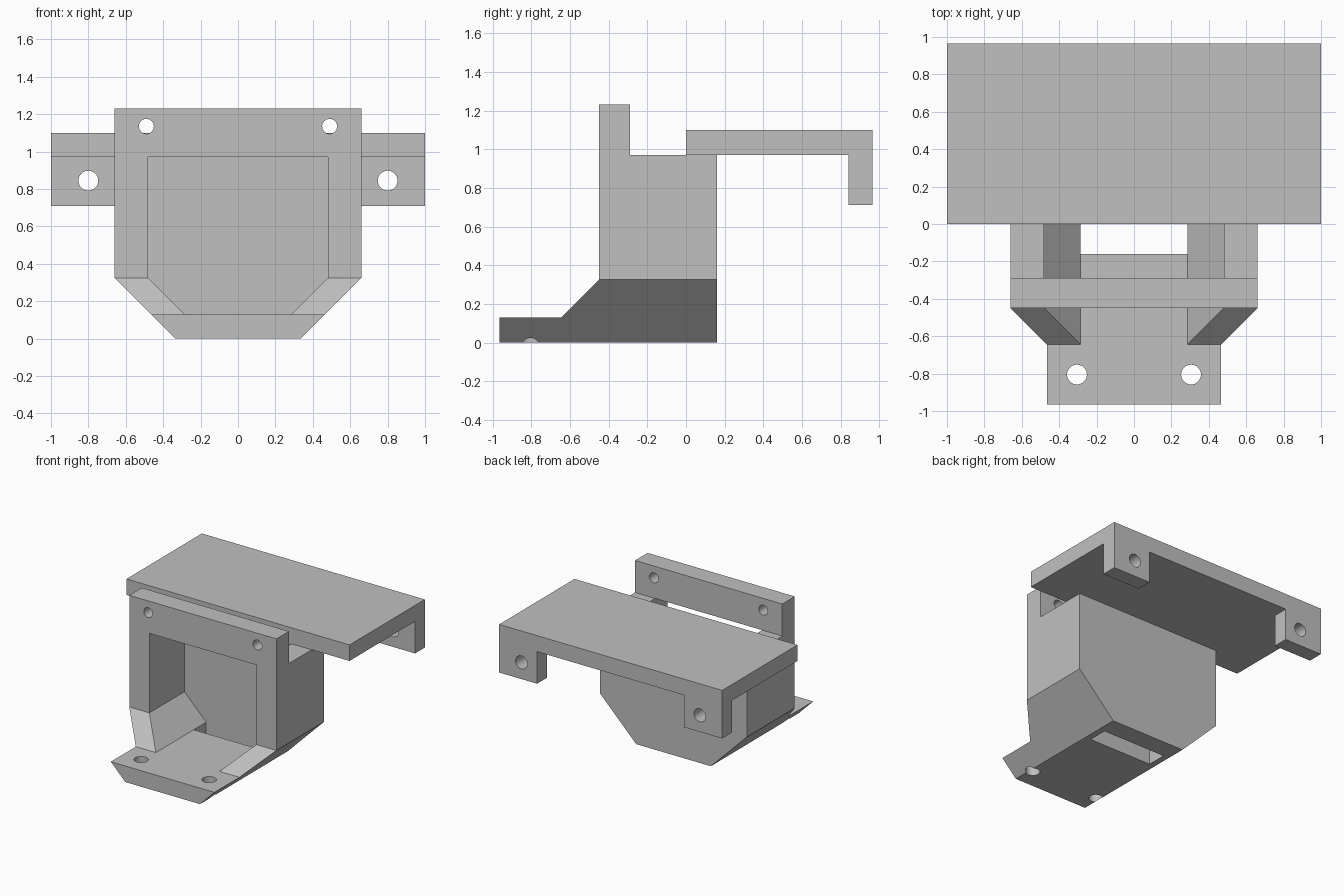
import bpy, bmesh
from math import radians
from mathutils import Vector, Matrix

old = bpy.data.objects.get("Cube")
if old:
    bpy.data.objects.remove(old, do_unlink=True)

grey = bpy.data.materials.new("plain grey")
grey.use_nodes = True
grey.diffuse_color = (0.53, 0.53, 0.53, 1)
grey.node_tree.nodes["Principled BSDF"].inputs["Base Color"].default_value = (0.53, 0.53, 0.53, 1)


def add_object(name, bm):
    bmesh.ops.recalc_face_normals(bm, faces=bm.faces)
    mesh = bpy.data.meshes.new(name)
    bm.to_mesh(mesh)
    bm.free()
    mesh.materials.append(grey)
    obj = bpy.data.objects.new(name, mesh)
    bpy.context.collection.objects.link(obj)
    return obj


def prism(name, profile, axis, start, end):
    """Extrude an outline: (x, z) pairs along y, or (y, z) pairs along x."""
    bm = bmesh.new()
    place = (lambda a, b: (a, start, b)) if axis == "y" else (lambda a, b: (start, a, b))
    face = bm.faces.new([bm.verts.new(place(a, b)) for a, b in profile])
    new = bmesh.ops.extrude_face_region(bm, geom=[face])["geom"]
    step = Vector((0, end - start, 0) if axis == "y" else (end - start, 0, 0))
    bmesh.ops.translate(bm, vec=step, verts=[v for v in new if isinstance(v, bmesh.types.BMVert)])
    return add_object(name, bm)


def box(name, x, y0, y1, z0, z1):
    return prism(name, [(-x, z0), (x, z0), (x, z1), (-x, z1)], "y", y0, y1)


def drill(name, centre, radius, axis):
    bm = bmesh.new()
    turn = Matrix.Rotation(radians(90), 4, "X") if axis == "y" else Matrix()
    bmesh.ops.create_cone(bm, cap_ends=True, segments=32, radius1=radius, radius2=radius,
                          depth=0.4, matrix=Matrix.Translation(centre) @ turn)
    return add_object(name, bm)


def combine(target, tool, operation="DIFFERENCE"):
    mod = target.modifiers.new("cut", "BOOLEAN")
    mod.operation = operation
    mod.solver = "EXACT"
    mod.object = tool
    bpy.context.view_layer.objects.active = target
    bpy.ops.object.modifier_apply(modifier=mod.name)
    bpy.data.objects.remove(tool, do_unlink=True)


def mirrored(points):
    return points + [(-a, b) for a, b in reversed(points)]


def smooth(obj):
    bpy.ops.object.select_all(action="DESELECT")
    obj.select_set(True)
    bpy.context.view_layer.objects.active = obj
    bpy.ops.object.shade_smooth_by_angle(angle=radians(30))


# Housing: the side outline trimmed by the chamfered front outline
side = [(-0.965, 0), (0.16, 0), (0.16, 0.97), (-0.29, 0.97), (-0.29, 1.23),
        (-0.45, 1.23), (-0.45, 0.325), (-0.645, 0.13), (-0.965, 0.13)]
housing = prism("housing", side, "x", -0.8, 0.8)
outline = mirrored([(0.335, -0.0), (0.66, 0.325), (0.66, 1.23)])
combine(housing, prism("outline", outline, "y", -1.2, 0.5), "INTERSECT")

# Cavity open to the front and top, with a slot through its floor
cavity = mirrored([(0.285, 0.13), (0.48, 0.325), (0.48, 0.97)])
combine(housing, prism("cavity", cavity, "y", -1.2, 0))
combine(housing, box("slot", 0.285, -0.16, 0, -0.1, 0.25))

# Hook plate: an L section with the middle of its drop cut away
hook = [(0, 0.97), (0.84, 0.97), (0.84, 0.71), (0.965, 0.71), (0.965, 1.1), (0, 1.1)]
plate = prism("hook_plate", hook, "x", -1, 1)
combine(plate, box("gap", 0.66, 0.7, 1.1, 0.5, 0.97))

# Screw holes in the lip, the flange and the hook tabs
for s in (-1, 1):
    combine(housing, drill("lip_hole", (s * 0.305, -0.805, 0.05), 0.053, "z"))
    combine(housing, drill("flange_hole", (s * 0.49, -0.37, 1.135), 0.04, "y"))
    combine(plate, drill("tab_hole", (s * 0.8, 0.9, 0.845), 0.053, "y"))

smooth(housing)
smooth(plate)
